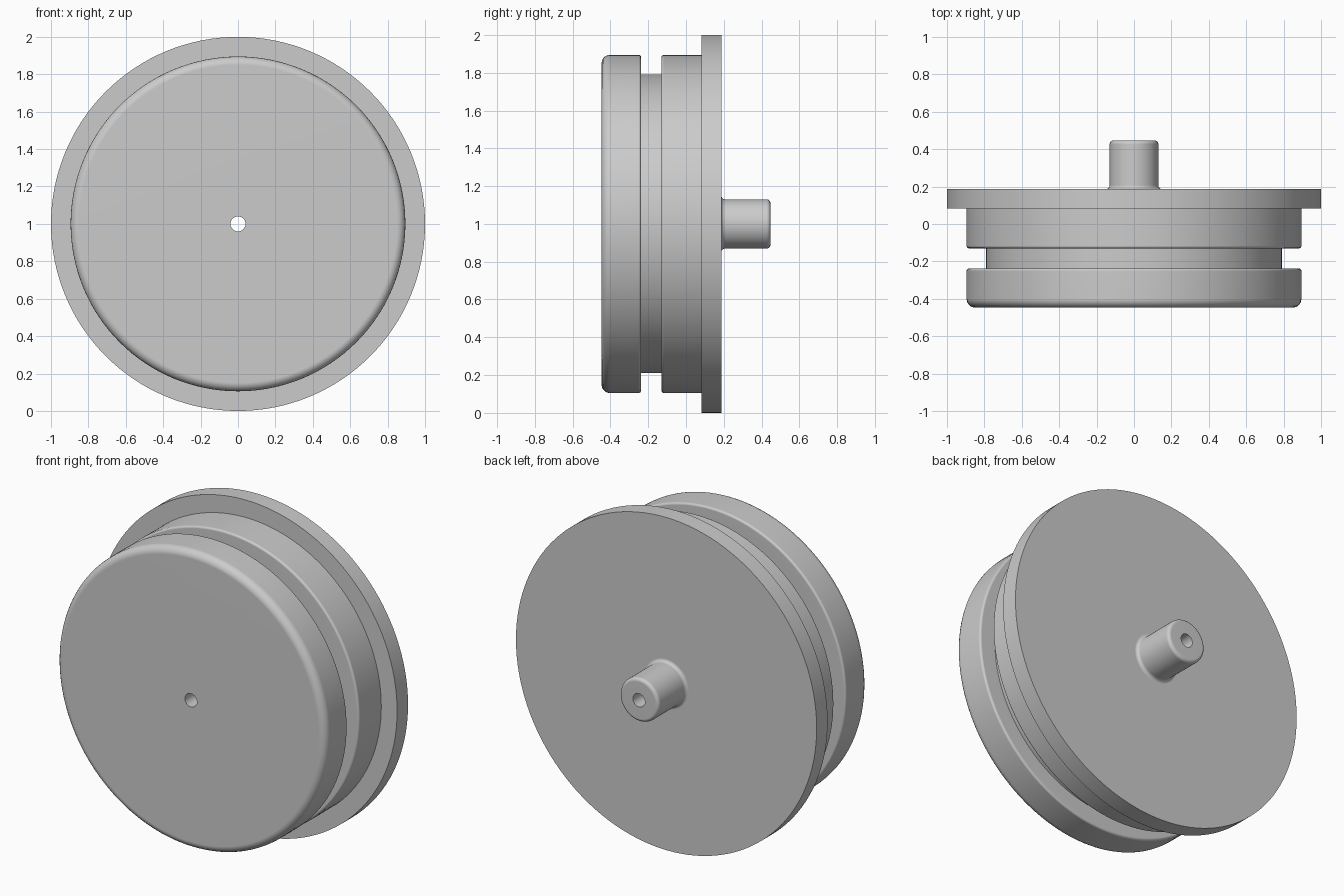
import bpy, bmesh, math
from mathutils import Vector

cube = bpy.data.objects.get("Cube")
if cube:
    bpy.data.objects.remove(cube, do_unlink=True)

SIDES = 128
ARC_STEPS = 5

grey = bpy.data.materials.new("plain grey")
grey.use_nodes = True
colour = (0.6, 0.6, 0.6, 1)
grey.diffuse_color = colour
grey.node_tree.nodes["Principled BSDF"].inputs["Base Color"].default_value = colour


def rounded(corners):
    """Closed outline of (radius, y, rounding) corners, right angles turned into arcs."""
    out = []
    for i, (r, y, size) in enumerate(corners):
        here = Vector((r, y))
        if not size:
            out.append(here)
            continue
        a = (Vector(corners[i - 1][:2]) - here).normalized() * size
        b = (Vector(corners[(i + 1) % len(corners)][:2]) - here).normalized() * size
        for k in range(ARC_STEPS + 1):
            t = math.pi / 2 * k / ARC_STEPS
            out.append(here + a * (1 - math.sin(t)) + b * (1 - math.cos(t)))
    return out


def lathe(name, outline, centre):
    """Spin a closed outline around the y axis."""
    bm = bmesh.new()
    rings = []
    for s in range(SIDES):
        t = 2 * math.pi * s / SIDES
        rings.append([bm.verts.new((p.x * math.sin(t), p.y, p.x * math.cos(t)))
                      for p in outline])
    n = len(outline)
    for s in range(SIDES):
        a, b = rings[s], rings[(s + 1) % SIDES]
        for i in range(n):
            j = (i + 1) % n
            bm.faces.new((a[i], a[j], b[j], b[i]))
    bmesh.ops.recalc_face_normals(bm, faces=bm.faces)
    mesh = bpy.data.meshes.new(name)
    bm.to_mesh(mesh)
    bm.free()
    mesh.materials.append(grey)
    obj = bpy.data.objects.new(name, mesh)
    obj.location = centre
    bpy.context.collection.objects.link(obj)
    bpy.ops.object.select_all(action="DESELECT")
    obj.select_set(True)
    bpy.context.view_layer.objects.active = obj
    bpy.ops.object.shade_smooth_by_angle(angle=math.radians(30))
    # Keep the large flat faces flat beside their rounded rims
    weighted = obj.modifiers.new("flat faces", "WEIGHTED_NORMAL")
    weighted.keep_sharp = True
    return obj


BORE, STEM, GROOVE, BODY, FLANGE = 0.04, 0.13, 0.79, 0.895, 1.0
FRONT, BACK = -0.447, 0.447

# Grooved body, flange and stem, pierced by a bore along the axis
lathe("grooved_wheel", rounded([
    (BORE, FRONT, 0),
    (BODY, FRONT, 0.045),
    (BODY, -0.238, 0.013),
    (GROOVE, -0.238, 0),
    (GROOVE, -0.13, 0),
    (BODY, -0.13, 0.013),
    (BODY, 0.083, 0),
    (FLANGE, 0.083, 0),
    (FLANGE, 0.187, 0),
    (STEM, 0.187, 0.02),
    (STEM, BACK, 0.02),
    (BORE, BACK, 0),
]), (0, 0, 1))
